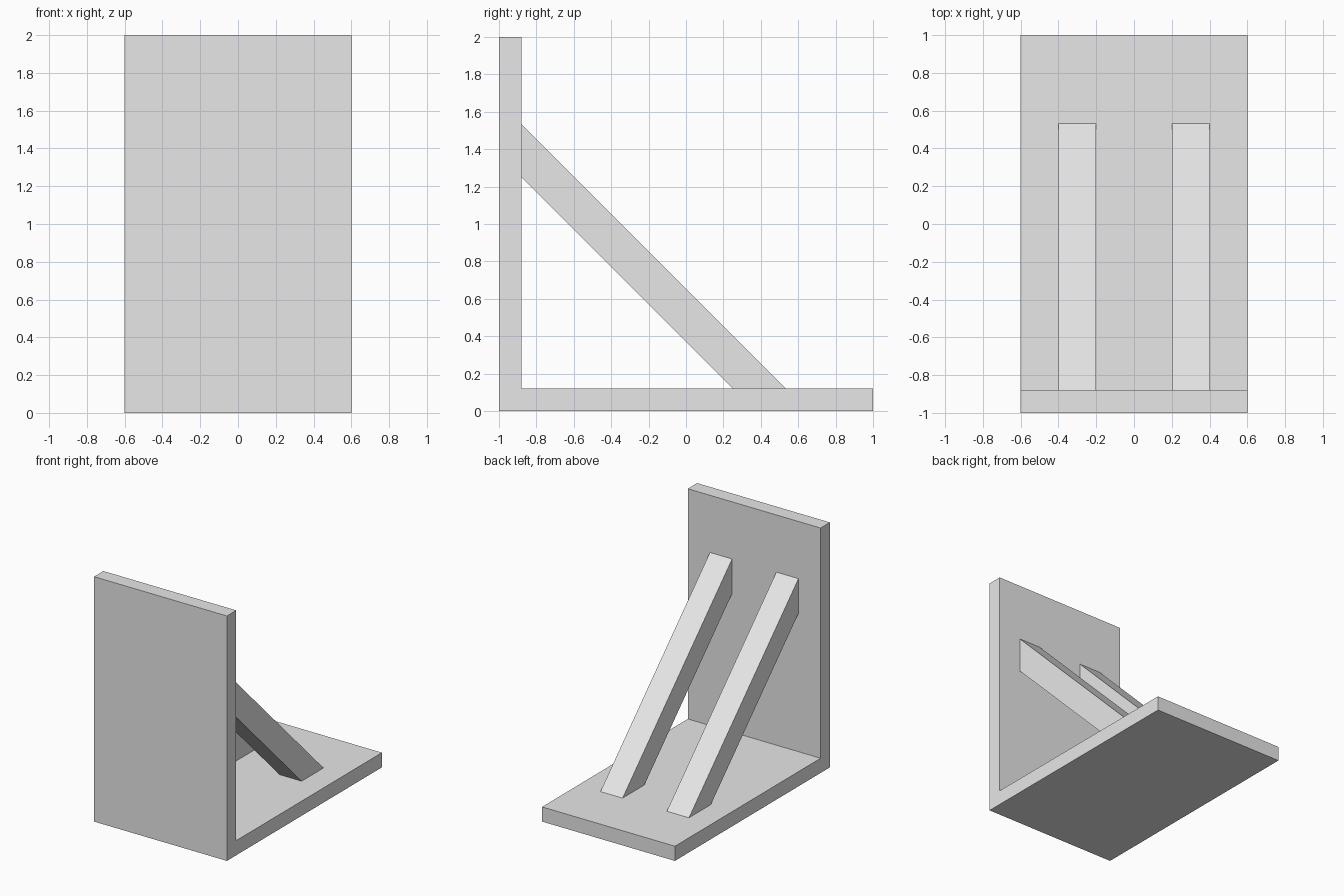
import bpy
import bmesh

cube = bpy.data.objects.get("Cube")
if cube:
    bpy.data.objects.remove(cube, do_unlink=True)

grey = bpy.data.materials.new("light_grey")
grey.use_nodes = True
colour = (0.8, 0.8, 0.8, 1)
grey.diffuse_color = colour
grey.node_tree.nodes["Principled BSDF"].inputs["Base Color"].default_value = colour


def extrude_profile(name, profile, x_min, x_max):
    """Extrude a closed (y, z) profile along x."""
    bm = bmesh.new()
    face = bm.faces.new([bm.verts.new((x_min, y, z)) for y, z in profile])
    result = bmesh.ops.extrude_face_region(bm, geom=[face])
    moved = [g for g in result["geom"] if isinstance(g, bmesh.types.BMVert)]
    bmesh.ops.translate(bm, verts=moved, vec=(x_max - x_min, 0, 0))
    bmesh.ops.recalc_face_normals(bm, faces=bm.faces)
    mesh = bpy.data.meshes.new(name)
    bm.to_mesh(mesh)
    bm.free()
    mesh.materials.append(grey)
    obj = bpy.data.objects.new(name, mesh)
    bpy.context.collection.objects.link(obj)
    return obj


# Upright plate and base plate as one L-shaped piece
T = 0.12             # plate thickness
INNER = -1 + T       # back surface of the upright plate
extrude_profile("angle_plate",
                [(-1, 0), (1, 0), (1, T), (INNER, T), (INNER, 2), (-1, 2)],
                -0.6, 0.6)

# Two diagonal braces, cut flush against both plates
LOW, HIGH = 1.13, 1.413   # reach of the lower and upper brace faces
brace = [(INNER + LOW, T), (INNER + HIGH, T),
         (INNER, T + HIGH), (INNER, T + LOW)]
for side, x in (("right", -0.3), ("left", 0.3)):
    extrude_profile(f"{side}_brace", brace, x - 0.1, x + 0.1)
